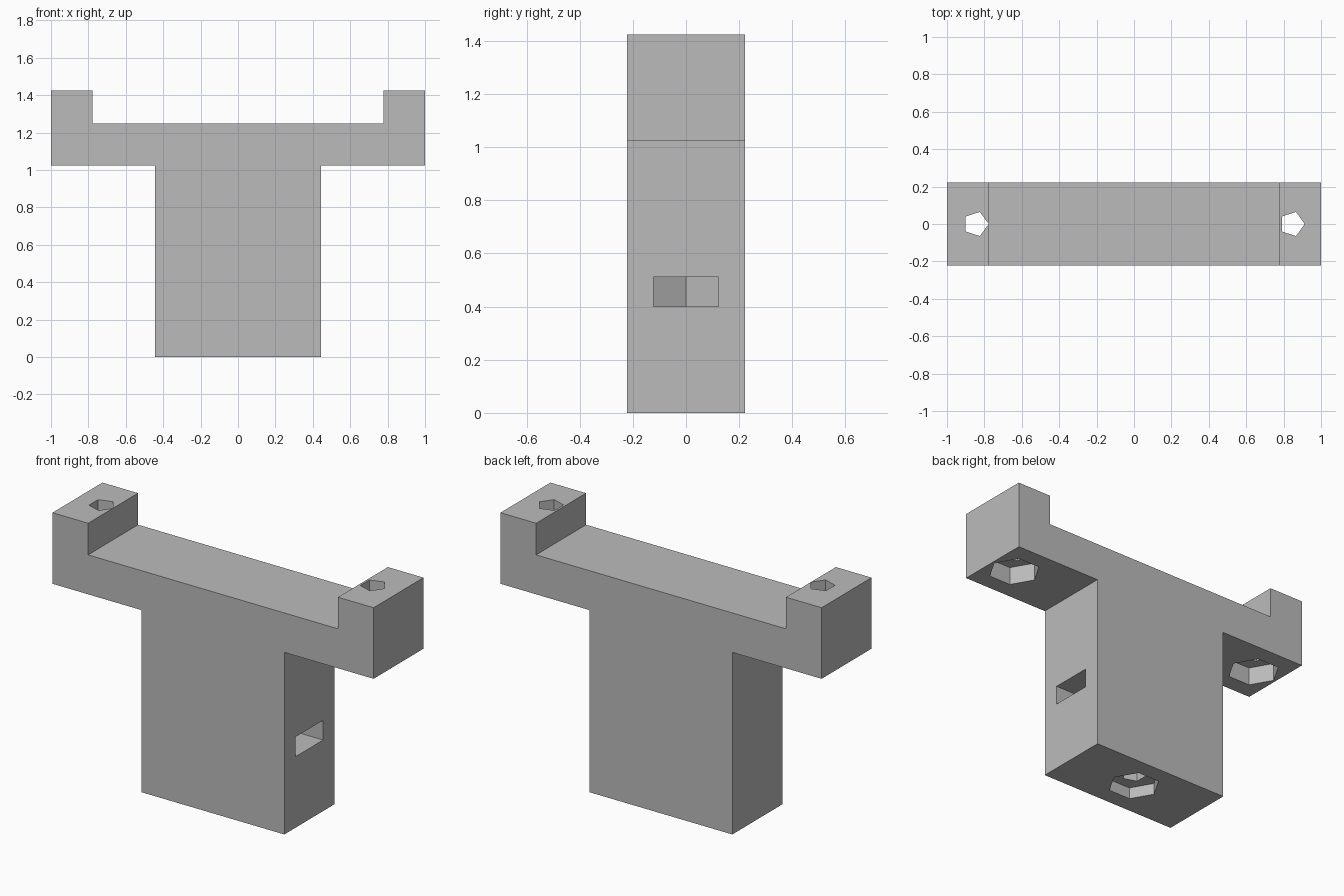
import bpy
import bmesh
from math import pi, cos, sin

if "Cube" in bpy.data.objects:
    bpy.data.objects.remove(bpy.data.objects["Cube"], do_unlink=True)

# Single grey material
grey = bpy.data.materials.new("plain grey")
grey.use_nodes = True
colour = (0.5, 0.5, 0.5, 1)
grey.diffuse_color = colour
grey.node_tree.nodes["Principled BSDF"].inputs["Base Color"].default_value = colour


def prism(name, points, offset):
    """Extrude a closed loop of 3D points along an offset."""
    bm = bmesh.new()
    face = bm.faces.new([bm.verts.new(p) for p in points])
    ext = bmesh.ops.extrude_face_region(bm, geom=[face])
    new_verts = [g for g in ext["geom"] if isinstance(g, bmesh.types.BMVert)]
    bmesh.ops.translate(bm, verts=new_verts, vec=offset)
    bmesh.ops.recalc_face_normals(bm, faces=bm.faces)
    mesh = bpy.data.meshes.new(name)
    bm.to_mesh(mesh)
    bm.free()
    mesh.materials.append(grey)
    obj = bpy.data.objects.new(name, mesh)
    bpy.context.collection.objects.link(obj)
    return obj


def polygon(sides, radius, x, z):
    """Regular polygon with one corner towards +x."""
    return [(x + radius * cos(2 * pi * i / sides),
             radius * sin(2 * pi * i / sides), z) for i in range(sides)]


def cut(target, cutter):
    cutter.hide_render = True
    mod = target.modifiers.new("cut", 'BOOLEAN')
    mod.operation = 'DIFFERENCE'
    mod.solver = 'EXACT'
    mod.object = cutter
    bpy.context.view_layer.objects.active = target
    bpy.ops.object.modifier_apply(modifier=mod.name)
    bpy.data.objects.remove(cutter, do_unlink=True)


# T-shaped body with a raised block at each arm end
half_depth = 0.222
half = [(0.444, 0), (0.444, 1.025), (1, 1.025), (1, 1.425), (0.778, 1.425), (0.778, 1.247)]
outline = half + [(-x, z) for x, z in reversed(half)]
body = prism("bracket_body", [(x, -half_depth, z) for x, z in outline],
             (0, 2 * half_depth, 0))

# Vertical bolt holes with hexagonal recesses: x, underside, recess depth, hole length
hex_radius, hole_radius = 0.1415, 0.068
for x, base, recess, length in ((-0.845, 1.025, 0.105, 0.6),
                                (0.845, 1.025, 0.105, 0.6),
                                (0, 0, 0.067, 0.65)):
    cut(body, prism("bolt_hole", polygon(5, hole_radius, x, base - 0.05),
                    (0, 0, length)))
    cut(body, prism("hex_recess", polygon(6, hex_radius, x, base - 0.05),
                    (0, 0, recess + 0.05)))

# Side slot for a captive nut, pointed at its inner end
flat = hex_radius * sin(pi / 3)
slot = [(0.6, -flat, 0.4), (0.6, flat, 0.4), (-hex_radius / 2, flat, 0.4),
        (-hex_radius, 0, 0.4), (-hex_radius / 2, -flat, 0.4)]
cut(body, prism("nut_slot", slot, (0, 0, 0.111)))
